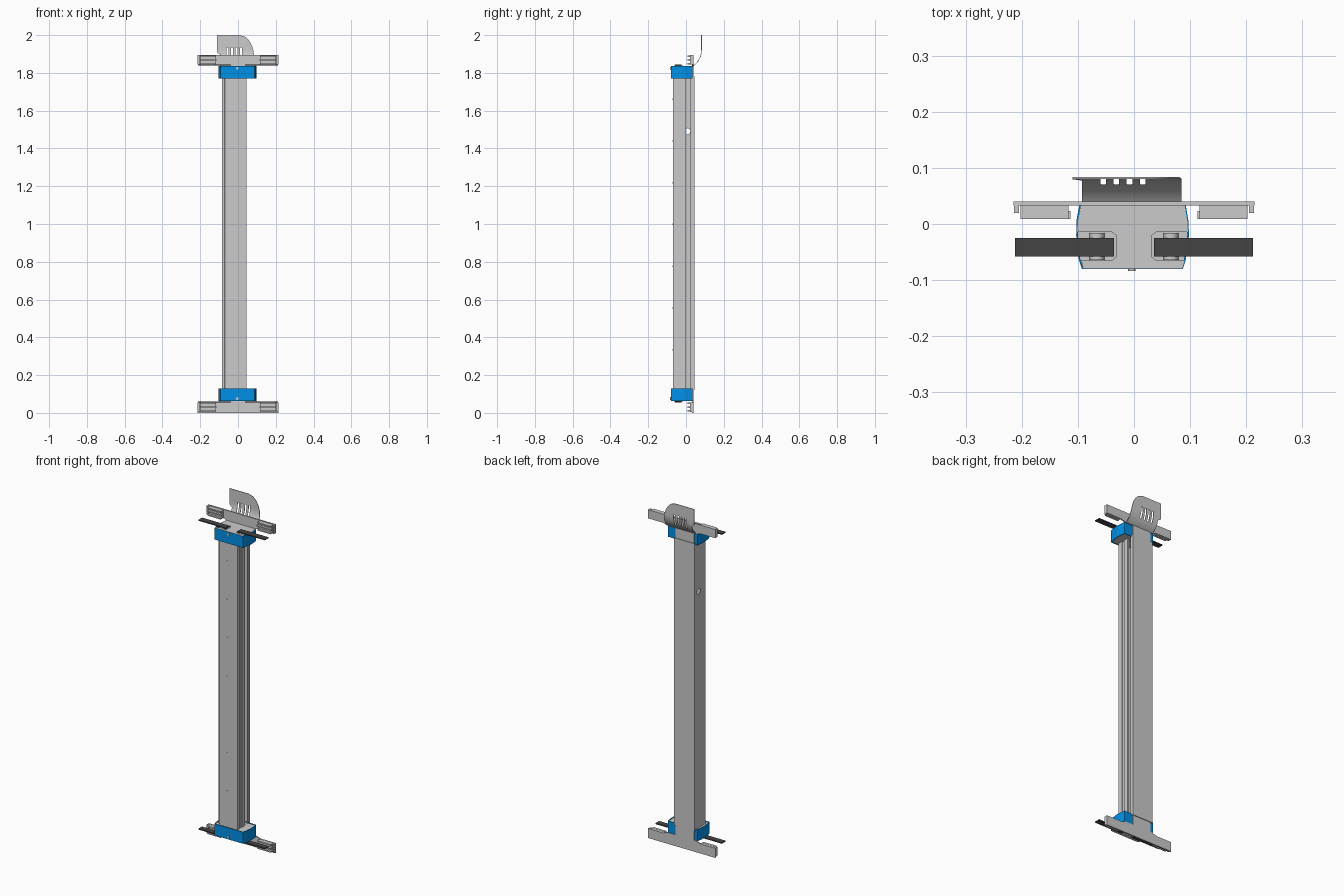
import bpy, bmesh, math
from mathutils import Matrix

if "Cube" in bpy.data.objects:
    bpy.data.objects.remove(bpy.data.objects["Cube"])

def mat(name, col):
    m = bpy.data.materials.new(name)
    m.diffuse_color = col
    m.use_nodes = True
    m.node_tree.nodes["Principled BSDF"].inputs["Base Color"].default_value = m.diffuse_color
    return m

BLUE = mat("blue", (0.0, 0.28, 0.8, 1))
DARK = mat("dark_rubber", (0.06, 0.06, 0.06, 1))
ZSUM = 1.9  # top end is the bottom end mirrored: z -> ZSUM - z

def finish(bm, name, material=None, top=False):
    if top:
        for v in bm.verts:
            v.co.z = ZSUM - v.co.z
    bmesh.ops.recalc_face_normals(bm, faces=bm.faces)
    me = bpy.data.meshes.new(name)
    bm.to_mesh(me)
    bm.free()
    ob = bpy.data.objects.new(name, me)
    bpy.context.collection.objects.link(ob)
    if material:
        me.materials.append(material)
    return ob

def prism(name, pts, a, b, axis='z', material=None, top=False):
    """Extrude a closed outline: (x, y) along z, or (x, z) along y."""
    place = (lambda p, h: (p[0], p[1], h)) if axis == 'z' else (lambda p, h: (p[0], h, p[1]))
    bm = bmesh.new()
    f = bm.faces.new([bm.verts.new(place(p, a)) for p in pts])
    ext = bmesh.ops.extrude_face_region(bm, geom=[f])
    d = (0, 0, b - a) if axis == 'z' else (0, b - a, 0)
    bmesh.ops.translate(bm, vec=d, verts=[g for g in ext['geom'] if isinstance(g, bmesh.types.BMVert)])
    return finish(bm, name, material, top)

def box(name, x0, x1, y0, y1, z0, z1, material=None, top=False):
    return prism(name, [(x0, y0), (x1, y0), (x1, y1), (x0, y1)], z0, z1, 'z', material, top)

def cyl(name, c, r, length, axis, n=24, material=None, top=False):
    rot = {'x': Matrix.Rotation(math.pi / 2, 4, 'Y'), 'y': Matrix.Rotation(math.pi / 2, 4, 'X')}[axis]
    bm = bmesh.new()
    bmesh.ops.create_cone(bm, cap_ends=True, segments=n, radius1=r, radius2=r, depth=length,
                          matrix=Matrix.Translation(c) @ rot)
    return finish(bm, name, material, top)

def apply_mod(ob, mod):
    bpy.ops.object.select_all(action='DESELECT')
    bpy.context.view_layer.objects.active = ob
    ob.select_set(True)
    bpy.ops.object.modifier_apply(modifier=mod.name)

# Hollow column: chamfered front left corner, grooved and slotted right wall
column = prism("column", [
    (.045, 0), (.045, -.028), (.039, -.028), (.039, -.044), (.045, -.044), (.045, -.07),
    (-.068, -.07), (-.072, -.062), (-.085, -.055), (-.085, .045), (.045, .045), (.045, .025),
    (.041, .025), (.041, .041), (-.081, .041), (-.081, -.053), (-.069, -.059), (-.066, -.066),
    (.035, -.066), (.035, 0)], .12, 1.78)
cutter = cyl("hole_cutter", (-.083, .006, 1.49), .017, .02, 'x')
cutter.hide_render = True
m = column.modifiers.new("hole", 'BOOLEAN')
m.operation, m.object, m.solver = 'DIFFERENCE', cutter, 'EXACT'
apply_mod(column, m)
bpy.data.objects.remove(cutter)

# Row of small front screws
for i in range(7):
    cyl("front_screw", (-.022, -.0705, .335 + i * .221), .004, .002, 'y', 12)

CAP = [(-.093, -.08), (.087, -.08), (.092, -.065), (.098, -.02), (.097, .005), (.092, .035),
       (-.097, .035), (-.102, .01), (-.103, -.02), (-.099, -.062)]

for top in (False, True):
    tag = "top_" if top else "bottom_"

    # Blue cap shell around a grey end block
    bm = bmesh.new()
    lo = [bm.verts.new((x, y, .063)) for x, y in CAP]
    hi = [bm.verts.new((x, y, .13)) for x, y in CAP]
    for i in range(len(CAP)):
        j = (i + 1) % len(CAP)
        bm.faces.new((lo[i], lo[j], hi[j], hi[i]))
    shell = finish(bm, tag + "cap_shell", BLUE, top)
    s = shell.modifiers.new("wall", 'SOLIDIFY')
    s.thickness, s.offset = .003, -1
    apply_mod(shell, s)
    prism(tag + "end_block", [(x * .985, y * .985) for x, y in CAP], .08, .126, 'z', None, top)
    # Outer face of the block, notched for the two belts
    half = [(.086, -.079), (.09, -.065), (.04, -.065), (.031, -.058), (.031, -.021),
            (.04, -.014), (.096, -.014), (.095, .005), (.09, .0345)]
    prism(tag + "end_plate", half + [(-x * 1.05 if x > .08 else -x, y) for x, y in reversed(half)],
          .0625, .08, 'z', None, top)
    cyl(tag + "cap_screw", (-.004, -.081, .076), .007, .006, 'y', 16, None, top)

    # T-shaped mounting plate
    t = [(-.215, .005), (.215, .005), (.215, .055), (.12, .055), (.09, .064), (.04, .066), (.04, .13),
         (-.078, .13), (-.078, .066), (-.09, .064), (-.12, .055), (-.215, .055)]
    if not top:
        t[0], t[1] = (-.215, 0), (.215, 0)
    prism(tag + "mounting_plate", t, .033, .04, 'y', None, top)

    for sx in (-1, 1):
        def sbox(name, a, b, *r, **k):
            return box(tag + name, min(sx * a, sx * b), max(sx * a, sx * b), *r, top=top, **k)
        # Clamp pad with ridges and end lip
        sbox("clamp_pad", .117, .202, .022, .033, .008, .054)
        for z in (.008, .027, .048):
            sbox("clamp_ridge", .113 if z == .027 else .117, .202, .009, .023, z, z + .007)
        sbox("end_lip", .205, .214, .02, .034, .005, .055)
        # Belt and its roller
        sbox("belt", .036, .212, -.058, -.025, .056, .0615, material=DARK)
        roller = cyl(tag + "belt_roller", (sx * .066, -.04, .073), .013, .048, 'y', 24, None, top)
        roller.select_set(False)

# Curved slotted guard sheet on top
path = []
for k in range(9):
    a = math.radians(57 * (1 - k / 8))
    path.append((.082 - .1 * (1 - math.cos(a)), 1.92 - .1 * math.sin(a)))
path += [(.082, 1.934)] + [(.082, 1.934 + .066 * k / 8) for k in range(1, 9)]
slots = [-.055, -.0315, -.008, .0155]
xs = [-.11] + [s + d for s in slots for d in (-.005, .005)] + [.035, .05, .065, .085]

def right_edge(z):
    if z < 1.88:
        return .085
    return .01 + .075 * math.sqrt(max(0, 1 - ((z - 1.88) / .12) ** 2))

bm = bmesh.new()
grid = [[bm.verts.new((max(-.093 if z < 1.9 else -.11, min(x, right_edge(z))), y, z)) for x in xs]
        for y, z in path]
for i in range(len(path) - 1):
    for j in range(len(xs) - 1):
        zm = (path[i][1] + path[i + 1][1]) / 2
        if j % 2 == 1 and j < 8 and 1.875 < zm < 1.934:
            continue
        bm.faces.new((grid[i][j], grid[i][j + 1], grid[i + 1][j + 1], grid[i + 1][j]))
bmesh.ops.remove_doubles(bm, verts=bm.verts, dist=1e-5)
bmesh.ops.dissolve_degenerate(bm, edges=bm.edges, dist=1e-5)
guard = finish(bm, "guard_sheet")
s = guard.modifiers.new("sheet", 'SOLIDIFY')
s.thickness, s.offset = .003, 0
apply_mod(guard, s)

# Smooth the round parts, keep edges sharp
bpy.ops.object.select_all(action='DESELECT')
for ob in bpy.data.objects:
    if any(k in ob.name for k in ("roller", "screw", "guard")):
        ob.select_set(True)
        bpy.context.view_layer.objects.active = ob
bpy.ops.object.shade_smooth_by_angle(angle=math.radians(30))
